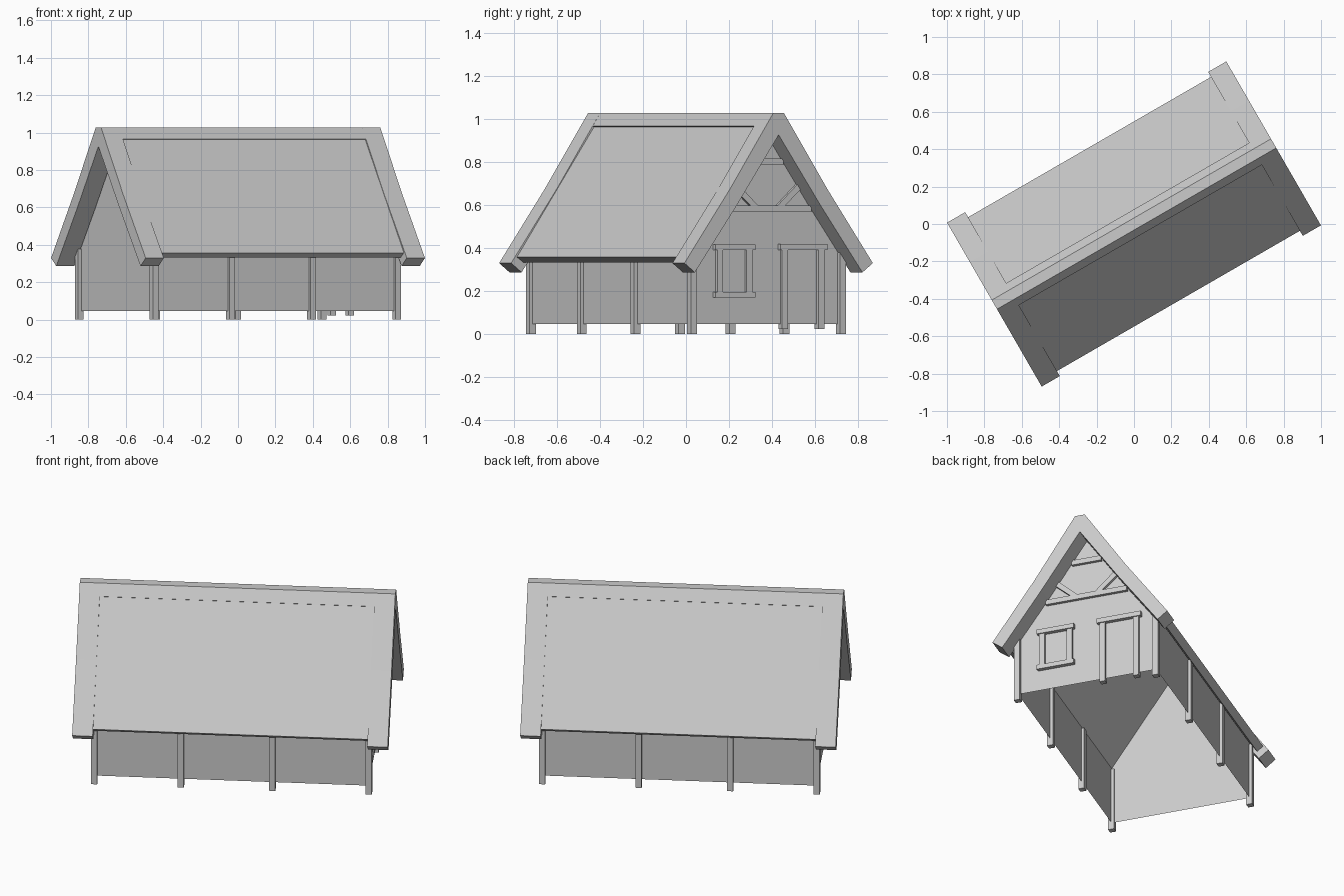
import bpy, bmesh
from math import radians
from mathutils import Matrix, Vector

if "Cube" in bpy.data.objects:
    bpy.data.objects.remove(bpy.data.objects["Cube"])

# House is built along local x (ridge) and y (width), then turned 30 degrees
TURN = Matrix.Rotation(radians(30), 4, 'Z')
LEN, HALF_W, END = 0.745, 0.40, 0.862
POST = 0.034


def make(name, bm):
    bmesh.ops.transform(bm, matrix=TURN, verts=bm.verts)
    me = bpy.data.meshes.new(name)
    bm.to_mesh(me)
    bm.free()
    ob = bpy.data.objects.new(name, me)
    bpy.context.collection.objects.link(ob)
    return ob


def box(name, lo, hi):
    bm = bmesh.new()
    lo, hi = Vector(lo), Vector(hi)
    bmesh.ops.create_cube(bm, size=1.0, matrix=Matrix.Translation((lo + hi) / 2)
                          @ Matrix.Diagonal((hi - lo).to_4d()))
    return make(name, bm)


def prism(name, pts, x0, x1):
    """Extrude a closed (y, z) profile along the ridge direction."""
    bm = bmesh.new()
    a = [bm.verts.new((x0, y, z)) for y, z in pts]
    b = [bm.verts.new((x1, y, z)) for y, z in pts]
    n = len(pts)
    for i in range(n):
        j = (i + 1) % n
        bm.faces.new((a[i], a[j], b[j], b[i]))
    bm.faces.new(a)
    bm.faces.new(b)
    bmesh.ops.recalc_face_normals(bm, faces=bm.faces)
    return make(name, bm)


def both_sides(outer, inner):
    """Full roof section from the right-hand outer and inner lines."""
    flip = lambda pts: [(-y, z) for y, z in pts]
    return (outer + inner[::-1] + [(0, inner[0][1] + 1.43 * inner[0][0])]
            + flip(inner) + flip(outer[::-1]))


# Roof: thick, slightly sagging verges, ridge cap and thinner main panels
verge = both_sides([(0.028, 1.028), (0.262, 0.673), (0.506, 0.329)],
                   [(0.01, 0.911), (0.222, 0.602), (0.45, 0.286)])
for side, label in ((-1, "left"), (1, "right")):
    prism("roof_verge_" + label, verge, side * 0.75, side * END)
prism("ridge_cap", [(0.028, 1.028), (0.068, 0.966), (0.05, 0.955), (0, 0.955),
                    (-0.05, 0.955), (-0.068, 0.966), (-0.028, 1.028)], -0.75, 0.75)
prism("roof_panels", both_sides([(0.055, 0.971), (0.475, 0.357)],
                                [(0.03, 0.915), (0.44, 0.332)]), -0.75, 0.75)

# Thin wall shell, open at the bottom
bm = bmesh.new()
gable = [(-HALF_W, 0.045), (HALF_W, 0.045), (HALF_W, 0.387), (0, 0.955), (-HALF_W, 0.387)]
a = [bm.verts.new((-LEN, y, z)) for y, z in gable]
b = [bm.verts.new((LEN, y, z)) for y, z in gable]
bm.faces.new(a[::-1])
bm.faces.new(b)
bm.faces.new((a[1], a[2], b[2], b[1]))
bm.faces.new((a[0], b[0], b[4], a[4]))
make("walls", bm)

# Wall posts
h = POST / 2
for side, label in ((-1, "front"), (1, "back")):
    for i, x in enumerate((-0.75, -0.277, 0.223, 0.75)):
        y = side * HALF_W
        box(f"{label}_post_{i + 1}", (x - h, y - h, 0), (x + h, y + h, 0.378))

# Timber frame on the door gable
F0, F1 = LEN - 0.017, LEN + 0.017


def timber(name, y0, y1, z0, z1, out=0.0):
    box(name, (F0, y0, z0), (F1 + out, y1, z1))


timber("door_jamb_left", 0.077, 0.109, 0.022, 0.392)
timber("door_jamb_right", 0.271, 0.303, 0.022, 0.392)
timber("door_lintel", 0.063, 0.317, 0.390, 0.418, 0.006)
timber("window_jamb_left", -0.272, -0.240, 0.193, 0.392)
timber("window_jamb_right", -0.114, -0.082, 0.193, 0.392)
timber("window_header", -0.284, -0.070, 0.390, 0.416, 0.006)
timber("window_sill", -0.284, -0.070, 0.168, 0.195, 0.006)
timber("tie_beam", -0.235, 0.235, 0.567, 0.597)
timber("collar_beam", -0.085, 0.085, 0.786, 0.815)
for side, label in ((-1, "left"), (1, "right")):
    prism("brace_" + label, [(side * y, z) for y, z in
          ((0.045, 0.59), (0.085, 0.59), (0.180, 0.675), (0.160, 0.697))], F0, F1)
